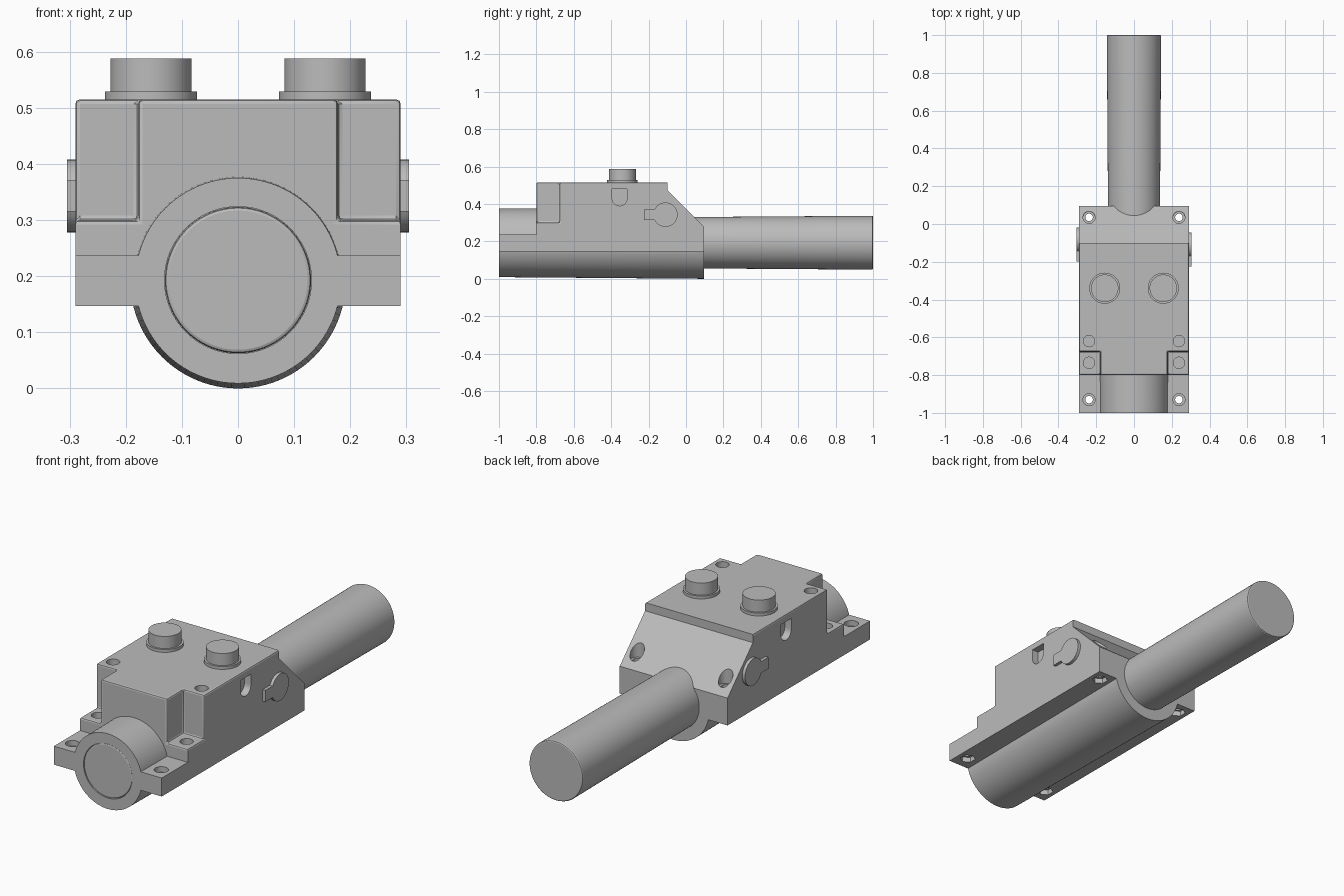
import bpy, bmesh
from math import pi, cos, sin, asin, radians
from mathutils import Matrix

cube = bpy.data.objects.get("Cube")
if cube:
    bpy.data.objects.remove(cube, do_unlink=True)

grey = bpy.data.materials.new("plain_grey")
grey.use_nodes = True
grey.diffuse_color = (0.5, 0.5, 0.5, 1)
grey.node_tree.nodes["Principled BSDF"].inputs["Base Color"].default_value = (0.5, 0.5, 0.5, 1)

parts = []


def make(name, bm):
    bmesh.ops.recalc_face_normals(bm, faces=bm.faces[:])
    me = bpy.data.meshes.new(name)
    bm.to_mesh(me)
    bm.free()
    me.materials.append(grey)
    ob = bpy.data.objects.new(name, me)
    bpy.context.collection.objects.link(ob)
    return ob


def prism(name, profile, x0, x1):
    """Side profile of (y, z) points, extruded along x."""
    bm = bmesh.new()
    face = bm.faces.new([bm.verts.new((x0, y, z)) for y, z in profile])
    new = bmesh.ops.extrude_face_region(bm, geom=[face])["geom"]
    bmesh.ops.translate(bm, vec=(x1 - x0, 0, 0),
                        verts=[v for v in new if isinstance(v, bmesh.types.BMVert)])
    return make(name, bm)


def box(name, x0, x1, y0, y1, z0, z1):
    return prism(name, [(y0, z0), (y1, z0), (y1, z1), (y0, z1)], x0, x1)


def round_bar(name, axis, center, a, b, ra, rb, sides=64, bevel=0):
    """Cone or cylinder along y or z, from a to b."""
    bm = bmesh.new()
    bmesh.ops.create_cone(bm, cap_ends=True, segments=sides, radius1=ra, radius2=rb, depth=b - a)
    if bevel:
        rims = [e for e in bm.edges if abs(e.verts[0].co.z - e.verts[1].co.z) < 1e-5]
        bmesh.ops.bevel(bm, geom=rims, offset=bevel, segments=2, profile=0.5, affect='EDGES')
    mid = (a + b) / 2
    if axis == 'y':
        mat = Matrix.Translation((center[0], mid, center[1])) @ Matrix.Rotation(-pi / 2, 4, 'X')
    else:
        mat = Matrix.Translation((center[0], center[1], mid))
    bmesh.ops.transform(bm, matrix=mat, verts=bm.verts[:])
    return make(name, bm)


def boolean(ob, tool, op='DIFFERENCE'):
    mod = ob.modifiers.new("bool", 'BOOLEAN')
    mod.object, mod.operation, mod.solver = tool, op, 'EXACT'
    graph = bpy.context.evaluated_depsgraph_get()
    me = bpy.data.meshes.new_from_object(ob.evaluated_get(graph))
    ob.modifiers.clear()
    ob.data = me
    bpy.data.objects.remove(tool, do_unlink=True)


# Housing: stepped block with notched front corners
housing = prism("housing", [(-1, 0.147), (0.095, 0.147), (0.095, 0.515), (-0.8, 0.515),
                            (-0.8, 0.237), (-1, 0.237)], -0.29, 0.29)
for s in (-1, 1):
    x0, x1 = sorted((s * 0.178, s * 0.4))
    boolean(housing, box("notch", x0, x1, -0.9, -0.675, 0.3, 0.6))

# Rounded upper edges
bm = bmesh.new()
bm.from_mesh(housing.data)
edges = [e for e in bm.edges
         if min(v.co.z for v in e.verts) > 0.29 and sum(v.co.y for v in e.verts) < 0
         and e.calc_face_angle(0) > 0.5]
bmesh.ops.bevel(bm, geom=edges, offset=0.008, segments=2, profile=0.5, affect='EDGES')
bm.to_mesh(housing.data)
bm.free()

# Barrel merged into the housing, then the sloped rear and front bore
boolean(housing, round_bar("barrel", 'y', (0, 0.192), -1, 0.095, 0.183, 0.192, 96), 'UNION')
boolean(housing, prism("slope", [(-0.1, 0.6), (-0.1, 0.475), (0.3, 0.075), (0.3, 0.6)], -0.5, 0.5))
boolean(housing, round_bar("bore", 'y', (0, 0.193), -1.1, -0.97, 0.131, 0.131))

# Screw holes, nut pockets and side slots
slot = [(-0.395, 0.48)] + [(-0.355 - 0.04 * cos(pi * i / 12), 0.43 - 0.04 * sin(pi * i / 12))
                           for i in range(13)] + [(-0.315, 0.48)]
for s in (-1, 1):
    x = s * 0.238
    for y, floor, top in ((-0.62, 0.46, 0.6), (-0.735, 0.25, 0.4)):
        boolean(housing, round_bar("blind_hole", 'z', (x, y), floor, top, 0.03, 0.03, 32))
    for y, floor in ((-0.93, 0.21), (0.035, 0.3)):
        boolean(housing, round_bar("counterbore", 'z', (x, y), floor, 0.6, 0.032, 0.032, 32))
        boolean(housing, round_bar("through_hole", 'z', (x, y), 0.1, 0.6, 0.02, 0.02, 32))
        boolean(housing, round_bar("nut_pocket", 'z', (x, y), 0.1, 0.172, 0.036, 0.036, 6))
    x0, x1 = sorted((s * 0.255, s * 0.4))
    boolean(housing, prism("slot", slot, x0, x1))
parts.append(housing)

# Inner tube, slightly tapered
parts.append(round_bar("inner_tube", 'y', (0, 0.193), -0.999, 1, 0.13, 0.144, 96, 0.006))

# Top buttons with collars, and side knobs with tabs
for s, side in ((-1, "right"), (1, "left")):
    spot = (s * 0.155, -0.34)
    parts.append(round_bar(side + "_button_collar", 'z', spot, 0.51, 0.529, 0.082, 0.082))
    parts.append(round_bar(side + "_button", 'z', spot, 0.52, 0.588, 0.0725, 0.0725))
    r, h, cy, cz = 0.065, 0.028, (-0.11 if s > 0 else -0.083), 0.343
    end = pi - asin(h / r)
    knob = [(cy + r * cos(end * i / 20), cz + r * sin(end * i / 20)) for i in range(-20, 21)]
    knob += [(cy - 0.115, cz + h), (cy - 0.115, cz - h)]
    parts.append(prism(side + "_side_knob", knob, s * 0.28, s * 0.305))

# Smooth the round faces, keep edges sharp
bpy.ops.object.select_all(action='DESELECT')
for ob in parts:
    ob.select_set(True)
bpy.context.view_layer.objects.active = housing
bpy.ops.object.shade_smooth_by_angle(angle=radians(20))
